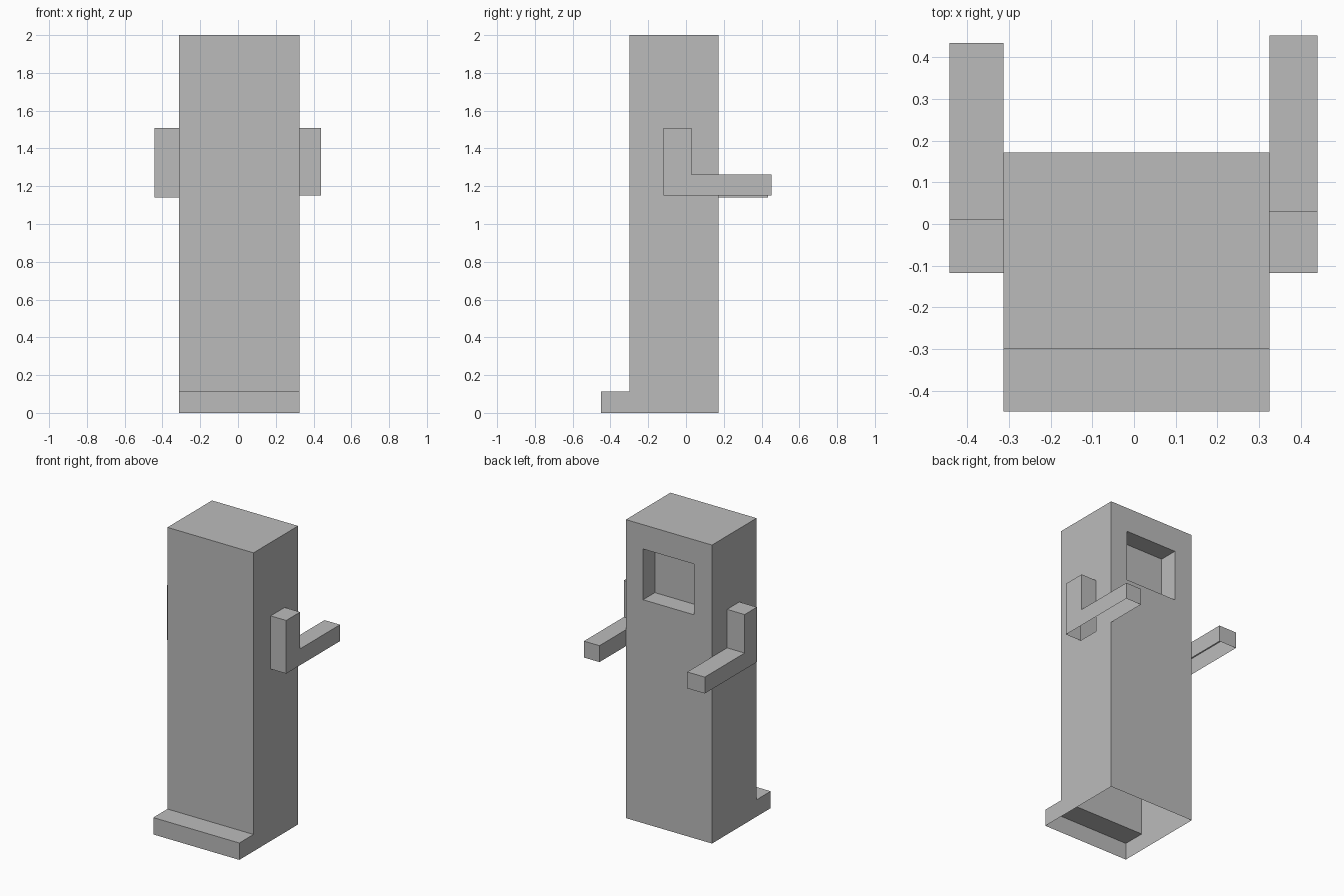
import bpy
import bmesh
from mathutils import Vector

cube = bpy.data.objects.get("Cube")
if cube:
    bpy.data.objects.remove(cube, do_unlink=True)

# Single plain grey
GREY = (0.5, 0.5, 0.5, 1.0)
grey = bpy.data.materials.new("plain_grey")
grey.use_nodes = True
grey.diffuse_color = GREY
grey.node_tree.nodes["Principled BSDF"].inputs["Base Color"].default_value = GREY

EPS = 0.001
LEFT, RIGHT, BACK = 0.325, -0.313, 0.172


def prism(profile, x0, x1):
    """Extrude a (y, z) side profile from x0 to x1, leaving the underside open."""
    bm = bmesh.new()
    face = bm.faces.new([bm.verts.new((x0, y, z)) for y, z in profile])
    made = bmesh.ops.extrude_face_region(bm, geom=[face], use_keep_orig=True)
    moved = [v for v in made["geom"] if isinstance(v, bmesh.types.BMVert)]
    bmesh.ops.translate(bm, verts=moved, vec=(x1 - x0, 0, 0))
    bmesh.ops.recalc_face_normals(bm, faces=bm.faces)
    floor = min(z for y, z in profile)
    remove(bm, flat_faces(bm, 2, floor))
    return bm


def flat_faces(bm, axis, value):
    return [f for f in bm.faces if all(abs(v.co[axis] - value) < EPS for v in f.verts)]


def remove(bm, faces):
    bmesh.ops.delete(bm, geom=faces, context="FACES")


def slice_wall(bm, axis, value, cut_axis, cut):
    """Split one flat wall along a line."""
    faces = flat_faces(bm, axis, value)
    geom = set(faces)
    for f in faces:
        geom.update(f.edges, f.verts)
    point, normal = Vector(), Vector()
    point[cut_axis], normal[cut_axis] = cut, 1
    bmesh.ops.bisect_plane(bm, geom=list(geom), plane_co=point, plane_no=normal)


def cut_panel(bm, axis, value, bounds):
    """Cut a rectangle into a wall and return its face."""
    for cut_axis, limits in bounds.items():
        for cut in limits:
            slice_wall(bm, axis, value, cut_axis, cut)
    return [f for f in flat_faces(bm, axis, value)
            if all(lo < f.calc_center_median()[a] < hi for a, (lo, hi) in bounds.items())]


def finish(bm, name):
    mesh = bpy.data.meshes.new(name)
    bm.to_mesh(mesh)
    bm.free()
    mesh.materials.append(grey)
    bpy.context.collection.objects.link(bpy.data.objects.new(name, mesh))


# Arms: name, inner x, outer x, floor z, elbow z, upright back y, tip y
arms = [
    ("left_arm", LEFT, 0.44, 1.152, 1.262, 0.03, 0.452),
    ("right_arm", RIGHT, -0.443, 1.14, 1.25, 0.012, 0.434),
]
ARM_FRONT, ARM_TOP = -0.118, 1.508

# Body with a front foot, hollow and open below
body = prism([(-0.45, 0), (BACK, 0), (BACK, 2), (-0.3, 2), (-0.3, 0.113), (-0.45, 0.113)],
             RIGHT, LEFT)

# Recessed window in the back
window = cut_panel(body, 1, BACK, {0: (-0.18, 0.198), 2: (1.497, 1.837)})
pocket = bmesh.ops.extrude_discrete_faces(body, faces=window)["faces"]
bmesh.ops.translate(body, verts=pocket[0].verts[:], vec=(0, -0.125, 0))

# Openings where the upper arms join the body
for name, inner, outer, floor, elbow, upright, tip in arms:
    remove(body, cut_panel(body, 0, inner, {1: (ARM_FRONT, upright), 2: (floor, ARM_TOP)}))
finish(body, "body")

# Bent arms, open below and open where they meet the body
for name, inner, outer, floor, elbow, upright, tip in arms:
    arm = prism([(ARM_FRONT, floor), (tip, floor), (tip, elbow), (upright, elbow),
                 (upright, ARM_TOP), (ARM_FRONT, ARM_TOP)], inner, outer)
    slice_wall(arm, 0, inner, 1, BACK)
    remove(arm, [f for f in flat_faces(arm, 0, inner) if f.calc_center_bounds().y < BACK])
    finish(arm, name)
